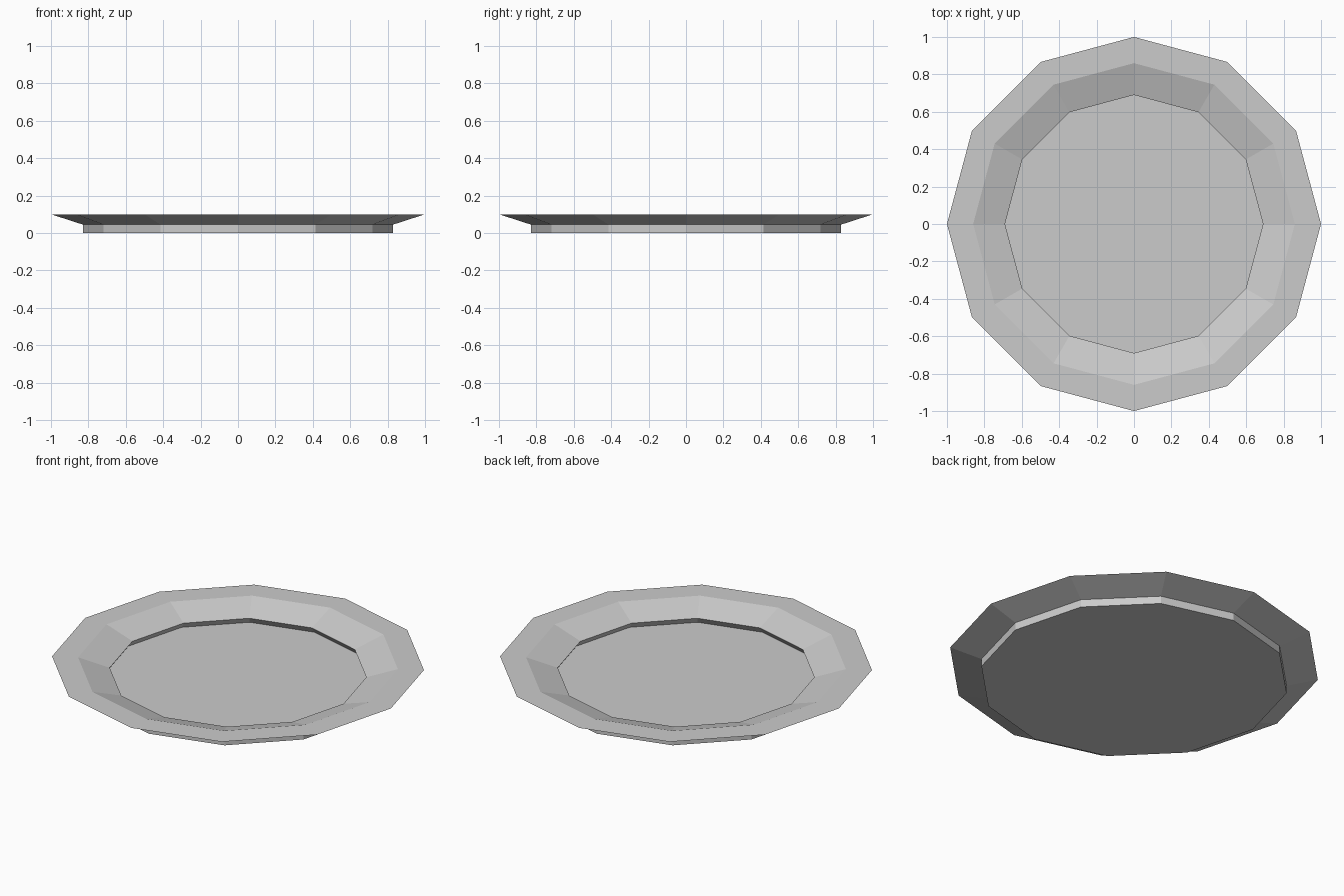
import bpy
import bmesh
from math import cos, sin, tau

cube = bpy.data.objects.get("Cube")
if cube:
    bpy.data.objects.remove(cube, do_unlink=True)

SIDES = 12

# Single light grey material
grey = bpy.data.materials.new("light_grey")
grey.use_nodes = True
colour = (0.6, 0.6, 0.6, 1.0)
grey.diffuse_color = colour
bsdf = next(n for n in grey.node_tree.nodes if n.type == "BSDF_PRINCIPLED")
bsdf.inputs["Base Color"].default_value = colour


def lathe(name, profile, material):
    """Turn a (radius, height) profile into a flat-faced solid, capped at both ends."""
    bm = bmesh.new()
    rings = [[bm.verts.new((r * cos(tau * i / SIDES), r * sin(tau * i / SIDES), z))
              for i in range(SIDES)] for r, z in profile]
    for low, high in zip(rings, rings[1:]):
        for i in range(SIDES):
            j = (i + 1) % SIDES
            bm.faces.new((low[i], low[j], high[j], high[i]))
    bm.faces.new(rings[0][::-1])
    bm.faces.new(rings[-1])
    bmesh.ops.recalc_face_normals(bm, faces=bm.faces)
    mesh = bpy.data.meshes.new(name)
    bm.to_mesh(mesh)
    bm.free()
    mesh.materials.append(material)
    obj = bpy.data.objects.new(name, mesh)
    bpy.context.collection.objects.link(obj)
    return obj


# Plate: foot, flared underside, flat rim, inner slope, undercut lip, sunken floor
lathe("plate", [
    (0.83, 0.0),
    (0.83, 0.045),
    (1.0, 0.1),
    (0.86, 0.1),
    (0.69, 0.045),
    (0.715, 0.01),
], grey)
